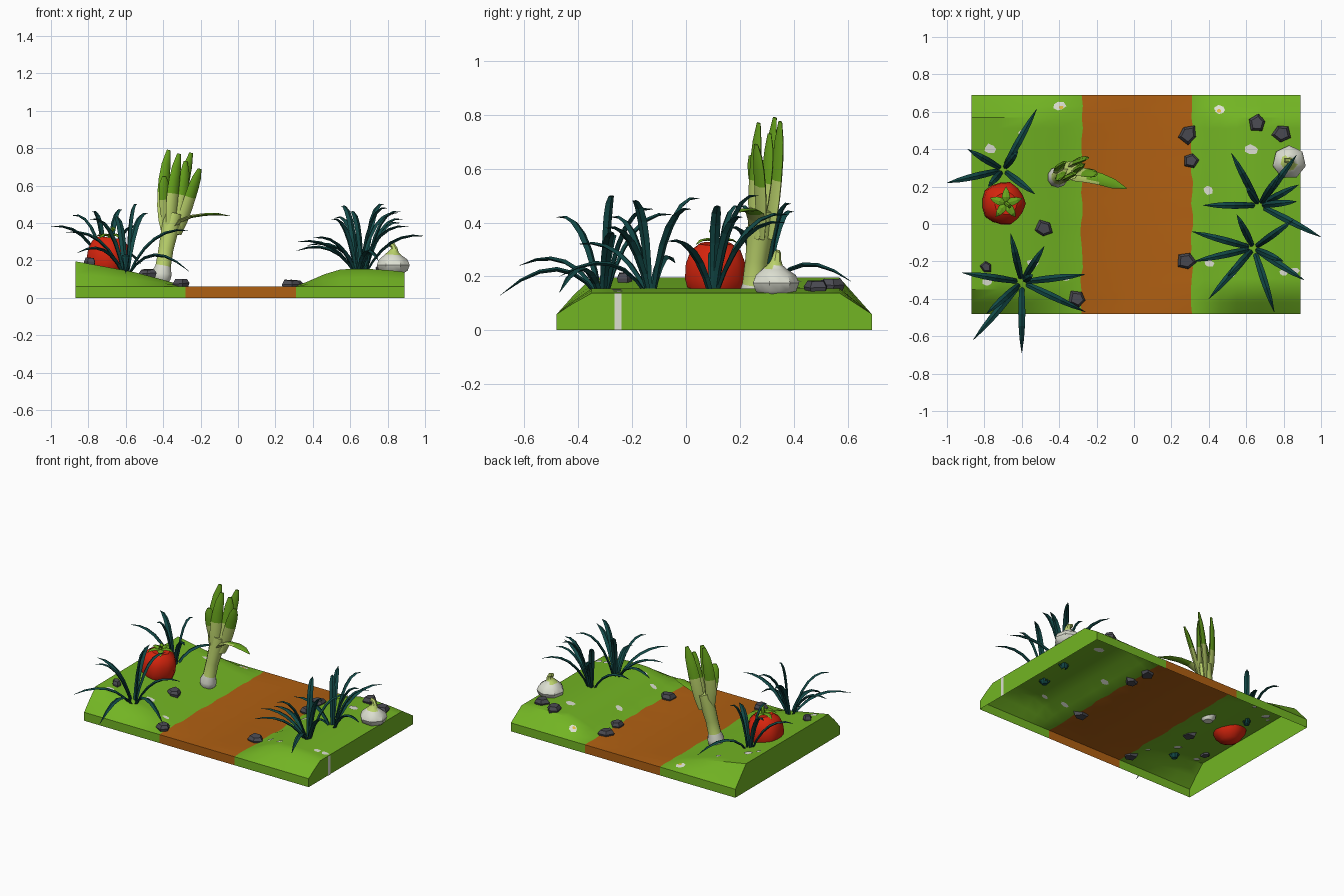
import bpy, bmesh, math, random
from mathutils import Vector

if "Cube" in bpy.data.objects:
    bpy.data.objects.remove(bpy.data.objects["Cube"])
random.seed(4)

def mat(name, rgb):
    m = bpy.data.materials.new(name)
    m.diffuse_color = (*rgb, 1)
    m.use_nodes = True
    m.node_tree.nodes["Principled BSDF"].inputs["Base Color"].default_value = m.diffuse_color
    return m

GRASS = mat("grass_green", (0.17, 0.46, 0.017))
EARTH = mat("earth_brown", (0.43, 0.115, 0.006))
TEAL = mat("dark_teal", (0.006, 0.065, 0.062))
RED = mat("tomato_red", (0.68, 0.018, 0.004))
WHITE = mat("off_white", (0.72, 0.74, 0.64))
PALE = mat("pale_green", (0.5, 0.65, 0.15))
LEAF = mat("leaf_green", (0.14, 0.38, 0.012))
STONE = mat("stone_grey", (0.07, 0.07, 0.085))
YELLOW = mat("petal_yellow", (0.75, 0.5, 0.05))

def finish(bm, name, mats, rule=None, smooth=None):
    bmesh.ops.recalc_face_normals(bm, faces=bm.faces)
    if rule:
        for f in bm.faces:
            f.material_index = rule(f.calc_center_median())
    me = bpy.data.meshes.new(name)
    bm.to_mesh(me)
    bm.free()
    for m in mats:
        me.materials.append(m)
    ob = bpy.data.objects.new(name, me)
    bpy.context.collection.objects.link(ob)
    if smooth:
        bpy.context.view_layer.objects.active = ob
        ob.select_set(True)
        bpy.ops.object.shade_smooth_by_angle(angle=math.radians(smooth))
        ob.select_set(False)
    return ob

def sweep(bm, pts, widths, thick=1.0, sides=4, side=(0, 1, 0), lobes=0, depth=0.0):
    """Tapered tube along pts; 'side' is the direction of its width."""
    pts = [Vector(p) for p in pts]
    rings = []
    for k, p in enumerate(pts):
        t = (pts[min(k + 1, len(pts) - 1)] - pts[max(k - 1, 0)]).normalized()
        s = Vector(side)
        s = (s - t * s.dot(t)).normalized()
        n = s.cross(t)
        ring = []
        for i in range(sides):
            a = math.tau * i / sides
            r = widths[k] * (1 + depth * math.cos(lobes * a))
            ring.append(bm.verts.new(p + s * r * math.cos(a) + n * r * thick * math.sin(a)))
        rings.append(ring)
    for r0, r1 in zip(rings, rings[1:]):
        for i in range(sides):
            j = (i + 1) % sides
            bm.faces.new((r0[i], r0[j], r1[j], r1[i]))
    bm.faces.new(rings[0])
    bm.faces.new(rings[-1])

def bezier(a, c, b, n):
    a, c, b = Vector(a), Vector(c), Vector(b)
    return [a * (1 - t) ** 2 + c * 2 * t * (1 - t) + b * t * t for t in (i / n for i in range(n + 1))]

# Terrain: bank profile across x, faded out towards the front and back
BANK = [(-0.87, .135), (-0.72, .108), (-0.55, .076), (-0.4, .036), (-0.28, 0), (0, 0), (0.31, 0),
        (0.38, .03), (0.46, .065), (0.55, .092), (0.68, .095), (0.8, .088), (0.89, .078)]
FADE = [(-0.48, 0), (-0.42, .5), (-0.35, 1), (0.57, 1), (0.63, .5), (0.69, 0)]

def lerp(table, v):
    v = min(max(v, table[0][0]), table[-1][0])
    for (a, fa), (b, fb) in zip(table, table[1:]):
        if v <= b:
            return fa + (fb - fa) * (v - a) / (b - a)

def ground(x, y):
    return 0.06 + lerp(BANK, x) * lerp(FADE, y)

bm = bmesh.new()
xs = [b[0] for b in BANK]
ys = [-0.48, -0.42, -0.35] + [-0.35 + 0.92 * i / 16 for i in range(1, 16)] + [0.57, 0.63, 0.69]
xs, ys = [xs[0]] + xs + [xs[-1]], [ys[0]] + ys + [ys[-1]]
NX, NY = len(xs), len(ys)
grid = []
for j, y in enumerate(ys):
    row = []
    for i, x in enumerate(xs):
        rim = i in (0, NX - 1) or j in (0, NY - 1)
        wob = random.uniform(-.008, .008) if x in (-0.28, 0.31) and 1 < j < NY - 2 else 0
        row.append(bm.verts.new((x + wob, y, 0 if rim else ground(x, y))))
    grid.append(row)
for j in range(NY - 1):
    for i in range(NX - 1):
        if i in (0, NX - 2) and j in (0, NY - 2):
            continue
        bm.faces.new((grid[j][i], grid[j][i + 1], grid[j + 1][i + 1], grid[j + 1][i]))
bmesh.ops.remove_doubles(bm, verts=bm.verts, dist=1e-5)
finish(bm, "ground", [GRASS, EARTH], lambda c: 1 if -0.28 < c.x < 0.31 else 0, 35)

# Painted pale patches, visible from above and below
def patch(bm, x, y, r, lift):
    rad = [r * random.uniform(.7, 1.15) for _ in range(7)]
    for dz in (lift, -lift):
        c = bm.verts.new((x, y, ground(x, y) + dz))
        ring = []
        for i, q in enumerate(rad):
            a = math.tau * i / 7
            px = min(max(x + q * math.cos(a), -.868), .888)
            py = y + q * .75 * math.sin(a)
            ring.append(bm.verts.new((px, py, ground(px, py) + dz)))
        for i in range(7):
            bm.faces.new((c, ring[i], ring[(i + 1) % 7]))

bm = bmesh.new()
for x, y, r in [(-.4, .63, .035), (-.6, .49, .022), (-.77, .4, .036), (-.82, .36, .02), (.46, .61, .036),
                (.63, .4, .036), (.4, .18, .03), (.4, -.21, .028), (.52, -.27, .026), (.8, -.26, .03),
                (.86, -.25, .03), (-.54, -.21, .032), (-.78, -.31, .03), (-.36, -.29, .025), (-.75, .1, .03)]:
    patch(bm, x, y, r, .004)
finish(bm, "pale_patches", [WHITE])
bm = bmesh.new()
for x, y in [(-.39, .625), (.455, .605)]:
    patch(bm, x, y, .013, .0048)
finish(bm, "yellow_patch_centres", [YELLOW])
bm = bmesh.new()
bm.faces.new([bm.verts.new(v) for v in
              [(.893, -.265, 0), (.893, -.24, 0), (.893, -.24, .136), (.893, -.265, .136)]])
finish(bm, "wall_stripe", [WHITE])

# Stones: irregular faceted lumps
for k, (x, y, r) in enumerate([(-.48, -.025, .046), (.29, .48, .05), (.305, .34, .042), (.28, -.2, .048),
                               (.66, .54, .048), (.79, .485, .05), (-.3, -.4, .048), (-.79, -.23, .03)]):
    bm = bmesh.new()
    z = ground(x, y)
    rad = [r * random.uniform(.85, 1.2) for _ in range(5)]
    turn = random.random() * 6
    rings = [[bm.verts.new((x + q * s * math.cos(turn + math.tau * i / 5),
                            y + q * s * math.sin(turn + math.tau * i / 5),
                            z + h + random.uniform(-.004, .004))) for i, q in enumerate(rad)]
             for s, h in [(.8, -.015), (1, .012), (.7, .034)]]
    for a, b in zip(rings, rings[1:]):
        for i in range(5):
            bm.faces.new((a[i], a[(i + 1) % 5], b[(i + 1) % 5], b[i]))
    bm.faces.new(rings[0])
    bm.faces.new(rings[-1])
    finish(bm, f"stone_{k + 1}", [STONE])

# Grass clumps: arching blades from a shared root to each tip
CLUMPS = {
    "left_back": ((-.7, .29), [(-.52, .615, .18), (-1, .22, .38), (-.89, .4, .44), (-.53, .16, .38),
                               (-.62, .39, .47), (-.78, .2, .46)]),
    "left_front": ((-.6, -.31), [(-.66, -.05, .43), (-.92, -.26, .35), (-.86, -.62, .24), (-.79, -.48, .42),
                                 (-.6, -.69, .13), (-.26, -.47, .14), (-.26, -.27, .36), (-.48, -.12, .45),
                                 (-.54, -.27, .5)]),
    "right_back": ((.67, .1), [(.87, .37, .4), (.52, .38, .43), (.37, .1, .28), (1, -.07, .33),
                               (.87, .12, .46), (.78, .27, .5), (.6, .2, .46), (.88, .21, .42)]),
    "right_front": ((.64, -.13), [(.31, -.04, .25), (.32, -.2, .3), (.4, -.4, .32), (.75, -.47, .2),
                                  (.91, -.3, .38), (.85, .02, .45), (.55, .05, .49), (.8, -.2, .48),
                                  (.5, -.28, .42)]),
}
for name, ((cx, cy), tips) in CLUMPS.items():
    bm = bmesh.new()
    for tx, ty, tz in tips:
        d = Vector((tx - cx, ty - cy, 0))
        u = d.normalized()
        root = Vector((cx, cy, ground(cx, cy) - .03)) + u * .012
        ctrl = Vector((cx, cy, max(tz, .3) + .03)) + d * .38
        sweep(bm, bezier(root, ctrl, (tx, ty, tz), 6), [.011, .015, .018, .019, .017, .012, .001],
              .45, 4, (-u.y, u.x, 0))
    finish(bm, f"grass_clump_{name}", [TEAL])

# Tomato with star calyx and stem
X, Y = -.7, .11
bm = bmesh.new()
prof = [(.085, .03), (.1, .065), (.14, .1), (.195, .115), (.25, .112), (.295, .095), (.322, .06), (.318, .02)]
sweep(bm, [(X + (z - .2) * .12, Y, z) for z, r in prof], [r for z, r in prof], 1, 15, (1, 0, 0), 5, .04)
finish(bm, "tomato", [RED], None, 40)
bm = bmesh.new()
TX = X + .015
for i in range(5):
    a = math.tau * i / 5 + .3
    u = Vector((math.cos(a), math.sin(a), 0))
    c = Vector((TX, Y, 0))
    sweep(bm, [c + u * r + Vector((0, 0, z)) for r, z in [(0, .328), (.035, .338), (.065, .334), (.09, .318)]],
          [.012, .022, .015, .001], .25, 4, (-u.y, u.x, 0))
sweep(bm, [(TX, Y, .32), (TX + .003, Y, .35), (TX + .02, Y - .015, .372)], [.014, .011, .012], 1, 6)
finish(bm, "tomato_calyx", [LEAF])

# Leek: bulb and shaft, fan of upright leaves, one leaf bent over
bm = bmesh.new()
sweep(bm, [(-.41, .25, .07), (-.41, .25, .1), (-.408, .25, .13), (-.4, .252, .17), (-.385, .262, .26),
           (-.365, .275, .36), (-.345, .285, .45)],
      [.03, .052, .056, .043, .042, .048, .05], 1, 10)
finish(bm, "leek_shaft", [WHITE, PALE], lambda c: 1 if c.z > .2 else 0, 40)
bm = bmesh.new()
for (bx, by), (mx, my), (tx, ty, tz) in [
        ((-.39, .28), (-.42, .30), (-.37, .33, .79)), ((-.36, .25), (-.36, .25), (-.315, .27, .77)),
        ((-.34, .31), (-.31, .34), (-.25, .35, .775)), ((-.32, .28), (-.25, .28), (-.205, .26, .69)),
        ((-.37, .30), (-.40, .25), (-.395, .24, .65)), ((-.33, .26), (-.29, .31), (-.28, .31, .73))]:
    path = bezier((bx, by, .34), (mx, my, .56), (tx, ty, tz), 6)
    sweep(bm, path, [.02, .032, .036, .036, .034, .028, .012], .45, 6, (1, .6, 0))
sweep(bm, [(-.35, .27, .36), (-.31, .262, .41), (-.25, .255, .435), (-.18, .24, .445), (-.11, .215, .447),
           (-.04, .19, .437)], [.03, .034, .034, .032, .026, .003], .25, 6, (.3, 1, 0))
finish(bm, "leek_leaves", [PALE, LEAF], lambda c: 1 if c.z > .53 or c.x > -.22 else 0, 40)

# Garlic: lobed bulb with a bent neck
bm = bmesh.new()
sweep(bm, [(.83, .33, .125), (.83, .33, .145), (.83, .33, .175), (.83, .33, .205), (.83, .33, .228),
           (.832, .332, .245), (.835, .335, .262), (.828, .338, .28), (.805, .34, .288)],
      [.045, .075, .086, .074, .045, .026, .018, .014, .012], 1, 14, (0, 1, 0), 7, .05)
finish(bm, "garlic", [WHITE, PALE], lambda c: 1 if c.z > .235 else 0, 40)
